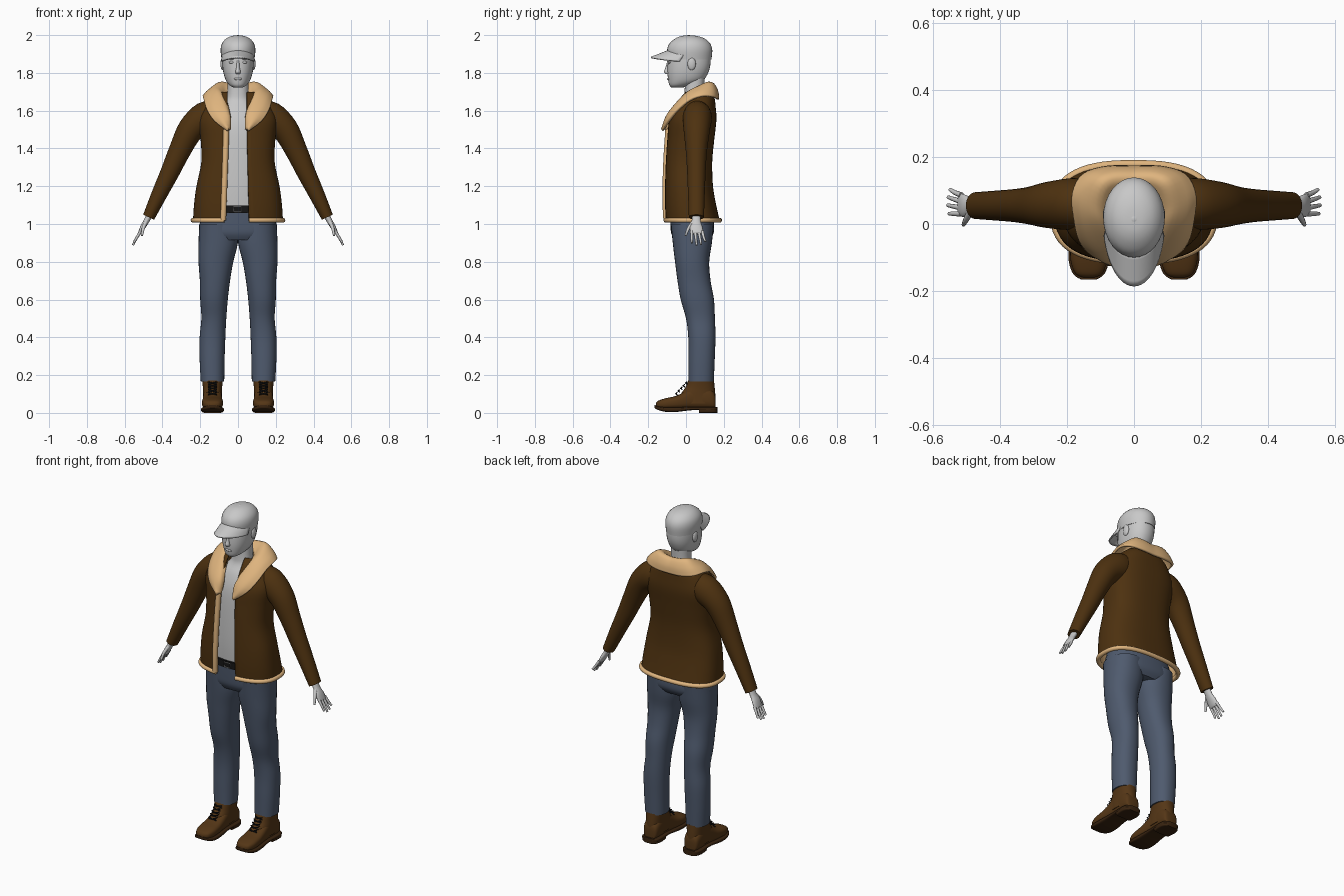
import bpy, bmesh
from math import sin, cos, acos, pi, radians
from mathutils import Vector, Matrix

cube = bpy.data.objects.get("Cube")
if cube:
    bpy.data.objects.remove(cube, do_unlink=True)

X, Y, Z = Vector((1, 0, 0)), Vector((0, 1, 0)), Vector((0, 0, 1))


def material(name, rgb):
    m = bpy.data.materials.new(name)
    m.use_nodes = True
    m.diffuse_color = (*rgb, 1)
    node = next(n for n in m.node_tree.nodes if n.type == 'BSDF_PRINCIPLED')
    node.inputs["Base Color"].default_value = (*rgb, 1)
    node.inputs["Roughness"].default_value = 0.8
    return m


GREY = material("light grey", (0.58, 0.58, 0.58))
BROWN = material("jacket brown", (0.075, 0.031, 0.005))
TAN = material("fleece tan", (0.74, 0.46, 0.21))
DENIM = material("denim blue", (0.078, 0.103, 0.155))
BOOT = material("boot brown", (0.09, 0.037, 0.008))
SOLE = material("sole dark brown", (0.04, 0.017, 0.005))
BLACK = material("black", (0.008, 0.008, 0.008))
METAL = material("buckle grey", (0.35, 0.35, 0.35))


def smooth(rows, steps):
    """Catmull-Rom interpolation of equally long tuples."""
    out = []
    for i in range(len(rows) - 1):
        quad = zip(rows[max(i - 1, 0)], rows[i], rows[i + 1], rows[min(i + 2, len(rows) - 1)])
        quad = list(quad)
        for k in range(steps):
            t = k / steps
            out.append(tuple(b + t * ((c - a) / 2 + t * (a - 2.5 * b + 2 * c - d / 2
                       + t * (1.5 * (b - c) + (d - a) / 2))) for a, b, c, d in quad))
    return out + [tuple(rows[-1])]


def finish(name, bm, mat, mirror=False, angle=50):
    me = bpy.data.meshes.new(name)
    bm.to_mesh(me)
    bm.free()
    me.materials.append(mat)
    o = bpy.data.objects.new(name, me)
    bpy.context.scene.collection.objects.link(o)
    bpy.context.view_layer.objects.active = o
    o.select_set(True)
    bpy.ops.object.shade_smooth_by_angle(angle=radians(angle))
    o.select_set(False)
    if mirror:
        o.modifiers.new("Mirror", 'MIRROR').use_mirror_merge = False
    return o


def skin(name, rings, mat, closed=True, mirror=False, angle=50):
    bm = bmesh.new()
    vs = [[bm.verts.new(p) for p in r] for r in rings]
    n = len(rings[0])
    for a, b in zip(vs, vs[1:]):
        for j in range(n if closed else n - 1):
            k = (j + 1) % n
            bm.faces.new((a[j], a[k], b[k], b[j]))
    if closed:
        bm.faces.new(vs[0][::-1])
        bm.faces.new(vs[-1])
        bmesh.ops.recalc_face_normals(bm, faces=bm.faces)
    return finish(name, bm, mat, mirror, angle)


def oval(c, u, v, a, p):
    f = lambda w: abs(w) ** (2 / p) * (1 if w > 0 else -1)
    return c + u * f(cos(a)) + v * f(sin(a))


def loft(name, secs, mat, n=32, p=2.0, steps=4, **kw):
    """Skin ovals given as (centre, half axis, half axis)."""
    rows = smooth([(*c, *u, *v) for c, u, v in secs], steps)
    rings = [[oval(Vector(r[:3]), Vector(r[3:6]), Vector(r[6:]), 2 * pi * j / n, p)
              for j in range(n)] for r in rows]
    return skin(name, rings, mat, **kw)


def upright(rows):
    """Rows of (z, centre x, half width, front y, back y)."""
    return [(Vector((cx, (f + b) / 2, z)), X * rx, Y * (b - f) / 2) for z, cx, rx, f, b in rows]


def lengthwise(rows, cx):
    """Rows of (y, half width, bottom z, top z)."""
    return [(Vector((cx, y, (b + t) / 2)), X * w, Z * (t - b) / 2) for y, w, b, t in rows]


def tangents(pts):
    return [(pts[min(i + 1, len(pts) - 1)] - pts[max(i - 1, 0)]).normalized() for i in range(len(pts))]


def limb(rows):
    """Rows of (x, y, z, half thickness, half depth) running in the xz plane."""
    pts = [Vector(r[:3]) for r in rows]
    return [(c, t.cross(Y).normalized() * r[3], Y * r[4]) for c, t, r in zip(pts, tangents(pts), rows)]


def tube(name, pts, r0, r1, mat, ref=Y, n=10, steps=1, **kw):
    secs = []
    pts = [Vector(p) for p in pts]
    for i, (c, t) in enumerate(zip(pts, tangents(pts))):
        u = t.cross(ref).normalized()
        r = r0 + (r1 - r0) * i / (len(pts) - 1)
        secs.append((c, u * r, u.cross(t) * r))
    return loft(name, secs, mat, n=n, steps=steps, **kw)


def ball(name, loc, size, mat, mirror=False):
    bm = bmesh.new()
    bmesh.ops.create_uvsphere(bm, u_segments=20, v_segments=12, radius=1,
                              matrix=Matrix.Translation(loc) @ Matrix.Diagonal((*size, 1)))
    return finish(name, bm, mat, mirror)


def thicken(o, thickness, offset):
    m = o.modifiers.new("Thickness", 'SOLIDIFY')
    m.thickness, m.offset = thickness, offset
    return m


# Head with nose, eyes, lips and ears
loft("head", upright([(1.722, 0, .022, -.076, -.02), (1.735, 0, .045, -.088, .03), (1.76, 0, .064, -.094, .09),
                      (1.80, 0, .077, -.098, .117), (1.85, 0, .083, -.097, .13), (1.92, 0, .084, -.09, .13)]),
     GREY, p=2.2)
loft("nose", upright([(1.865, 0, .007, -.099, -.08), (1.83, 0, .009, -.108, -.08), (1.806, 0, .014, -.117, -.08),
                      (1.795, 0, .012, -.108, -.08)]), GREY, n=12)
ball("lips", (0, -.092, 1.768), (.022, .008, .007), GREY)
ball("eyes", (.034, -.086, 1.856), (.014, .009, .007), GREY, True)
ball("brows", (.036, -.085, 1.876), (.024, .01, .006), GREY, True)
ball("ears", (.082, .03, 1.848), (.011, .022, .034), GREY, True)

# Cap with curved brim
loft("cap", upright([(1.872, 0, .087, -.095, .135), (1.92, 0, .092, -.10, .139), (1.955, 0, .085, -.088, .128),
                     (1.981, 0, .064, -.058, .10), (1.995, 0, .035, -.025, .06), (1.999, 0, .004, .01, .02)]), GREY)
ball("cap_button", (0, .015, 1.997), (.01, .01, .003), GREY)
brim = []
for i in range(7):
    t = i / 6
    brim.append([((.084 + .006 * t) * sin(a), .018 - (.108 + .095 * t) * cos(a),
                  1.918 - .037 * t - .022 * sin(a) ** 2)
                 for a in [radians(-75 + 6.25 * j) for j in range(25)]])
thicken(skin("cap_brim", brim, GREY, closed=False), .008, 0)

# Neck and shirt
loft("shirt_and_neck", upright([(1.05, 0, .17, -.08, .13), (1.2, 0, .16, -.086, .11), (1.4, 0, .165, -.081, .12),
                                (1.52, 0, .16, -.07, .125), (1.6, 0, .115, -.045, .12), (1.65, 0, .072, -.016, .11),
                                (1.69, 0, .056, -.008, .095), (1.79, 0, .055, -.005, .1)]), GREY, p=2.3)

# Jeans
loft("jeans_hips", upright([(1.07, 0, .18, -.086, .14), (1.0, 0, .203, -.083, .148), (.95, 0, .204, -.078, .146),
                            (.915, 0, .17, -.06, .125)]), DENIM, p=2.5)
loft("jeans_legs", upright([(1.0, .105, .1, -.08, .146), (.9, .105, .104, -.07, .137), (.8, .117, .092, -.058, .123),
                            (.7, .122, .08, -.045, .13), (.6, .127, .073, -.028, .148), (.5, .128, .066, .0, .153),
                            (.4, .135, .068, .012, .156), (.28, .137, .066, .012, .152),
                            (.165, .135, .062, .012, .147)]), DENIM, p=2.2, mirror=True)

# Belt and buckle
loft("belt", upright([(1.058, 0, .182, -.094, .145), (1.098, 0, .178, -.094, .142)]), BLACK, p=2.4, steps=1)
tube("belt_buckle", [(x, -.099, z) for x, z in [(-.022, 1.064), (.018, 1.064), (.018, 1.092), (-.022, 1.092),
                                                (-.022, 1.064)]], .003, .003, METAL, n=8)

# Boots, soles, heels and laces
loft("boot_feet", lengthwise([(-.16, .016, .03, .05), (-.148, .04, .025, .064), (-.11, .054, .02, .077),
                              (-.06, .055, .02, .088), (-.02, .052, .02, .105), (.04, .049, .02, .14),
                              (.11, .049, .02, .14), (.148, .042, .02, .11), (.157, .025, .02, .08)], .135),
     BOOT, p=2.8, mirror=True)
loft("boot_shafts", upright([(.05, .135, .05, -.03, .157), (.1, .135, .05, -.026, .155), (.135, .135, .051, -.003, .152),
                             (.172, .135, .055, .012, .148)]), BOOT, p=2.3, mirror=True)
loft("boot_soles", lengthwise([(-.166, .022, .026, .042), (-.15, .046, .016, .036), (-.11, .06, .006, .03),
                               (-.05, .06, .005, .03), (.03, .054, .014, .032), (.12, .056, .014, .032),
                               (.155, .048, .014, .032), (.166, .03, .014, .032)], .135), SOLE, p=4, mirror=True)
loft("boot_heels", lengthwise([(.07, .052, 0, .03), (.12, .056, 0, .03), (.152, .048, 0, .03), (.166, .03, 0, .03)],
                              .135), SOLE, p=6, mirror=True)
for i in range(5):
    y, z = -.047 + .013 * i, .102 + .014 * i
    for side in (-1, 1):
        tube("boot_lace", [(.135 - .024 * side, y, z - .006), (.135, y - .007, z), (.135 + .024 * side, y, z + .006)],
             .0035, .0035, BLACK, n=6, mirror=True)

# Jacket body, open down the front, with a fleece lining
P = 2.6
body = []
rows = smooth([(1.02, .238, -.108, .178), (1.1, .233, -.112, .16), (1.2, .22, -.112, .143), (1.33, .194, -.108, .139),
               (1.45, .198, -.1, .15), (1.55, .208, -.09, .161), (1.62, .178, -.06, .157), (1.67, .14, -.03, .15),
               (1.7, .105, -.005, .13)], 4)
for z, rx, f, b in rows:
    low = max(0, (1.5 - z) / .48)
    start = -acos(((.047 + .011 * low) / rx) ** (P / 2))
    end = pi + acos(((.057 + .016 * low) / rx) ** (P / 2))
    body.append([oval(Vector((0, (f + b) / 2, z)), X * rx, Y * (b - f) / 2, start + (end - start) * j / 56, P)
                 for j in range(57)])
jacket = skin("jacket_body", body, BROWN, closed=False)
jacket.data.materials.append(TAN)
thicken(jacket, .01, -1).material_offset = 1

# Fleece trim on the hem and the right front edge
tube("jacket_hem_trim", body[0], .013, .013, TAN, ref=Z)
edge = [ring[-1] + Vector((-.005, 0, 0)) for ring in body if ring[-1].z < 1.56]
tube("jacket_front_trim", edge, .015, .016, TAN)

# Sleeves
loft("jacket_sleeves", limb([(.09, .06, 1.6, .06, .06), (.17, .06, 1.565, .084, .077), (.25, .057, 1.5, .07, .07),
                             (.31, .055, 1.385, .058, .056), (.36, .055, 1.275, .05, .049),
                             (.42, .055, 1.15, .041, .044), (.473, .055, 1.036, .032, .04)]), BROWN, mirror=True)

# Fleece collar: neck side, crest and outer edge from back centre to lapel tip
inner = [(0, .085, 1.7), (.045, .083, 1.7), (.066, .06, 1.69), (.068, .02, 1.67),
         (.06, -.02, 1.64), (.05, -.055, 1.6), (.043, -.08, 1.55), (.045, -.1, 1.5)]
crest = [(0, .135, 1.735), (.055, .135, 1.742), (.092, .115, 1.746), (.108, .06, 1.722),
         (.1, .01, 1.695), (.078, -.045, 1.64), (.052, -.096, 1.57), (.047, -.11, 1.5)]
outer = [(0, .168, 1.66), (.08, .167, 1.663), (.15, .145, 1.672), (.18, .09, 1.678),
         (.176, .02, 1.655), (.16, -.047, 1.6), (.122, -.09, 1.545), (.052, -.118, 1.495)]


def both_sides(half):
    half = smooth(half, 4)
    return [Vector((-x, y, z)) for x, y, z in half[:0:-1]] + [Vector(p) for p in half]


collar = []
for a, c, e in zip(both_sides(inner), both_sides(crest), both_sides(outer)):
    out = Vector((c.x + e.x, c.y + e.y - .08, .12)).normalized()
    collar.append(smooth([a, c, (c + e) / 2 + out * .012, e], 4))
thicken(skin("jacket_collar", collar, TAN, closed=False, angle=80), .014, 0)

# Hands with four fingers and a thumb
loft("hands", limb([(.462, .055, 1.06, .018, .024), (.485, .054, 1.015, .015, .024), (.503, .054, .985, .014, .033),
                    (.518, .057, .955, .01, .034), (.522, .057, .948, .006, .03)]), GREY, n=20, mirror=True)
for base, tip, drop in [(.086, .103, .908), (.067, .08, .892), (.048, .056, .888), (.03, .031, .9)]:
    tube("finger", [(.515, base, .962), (.536, (base + tip) / 2, .928), (.556 - (drop - .888) / 3, tip, drop)],
         .0085, .0055, GREY, steps=3, mirror=True)
tube("thumb", [(.488, .038, 1.01), (.502, .012, .975), (.509, -.002, .938)], .011, .006, GREY, steps=3, mirror=True)
